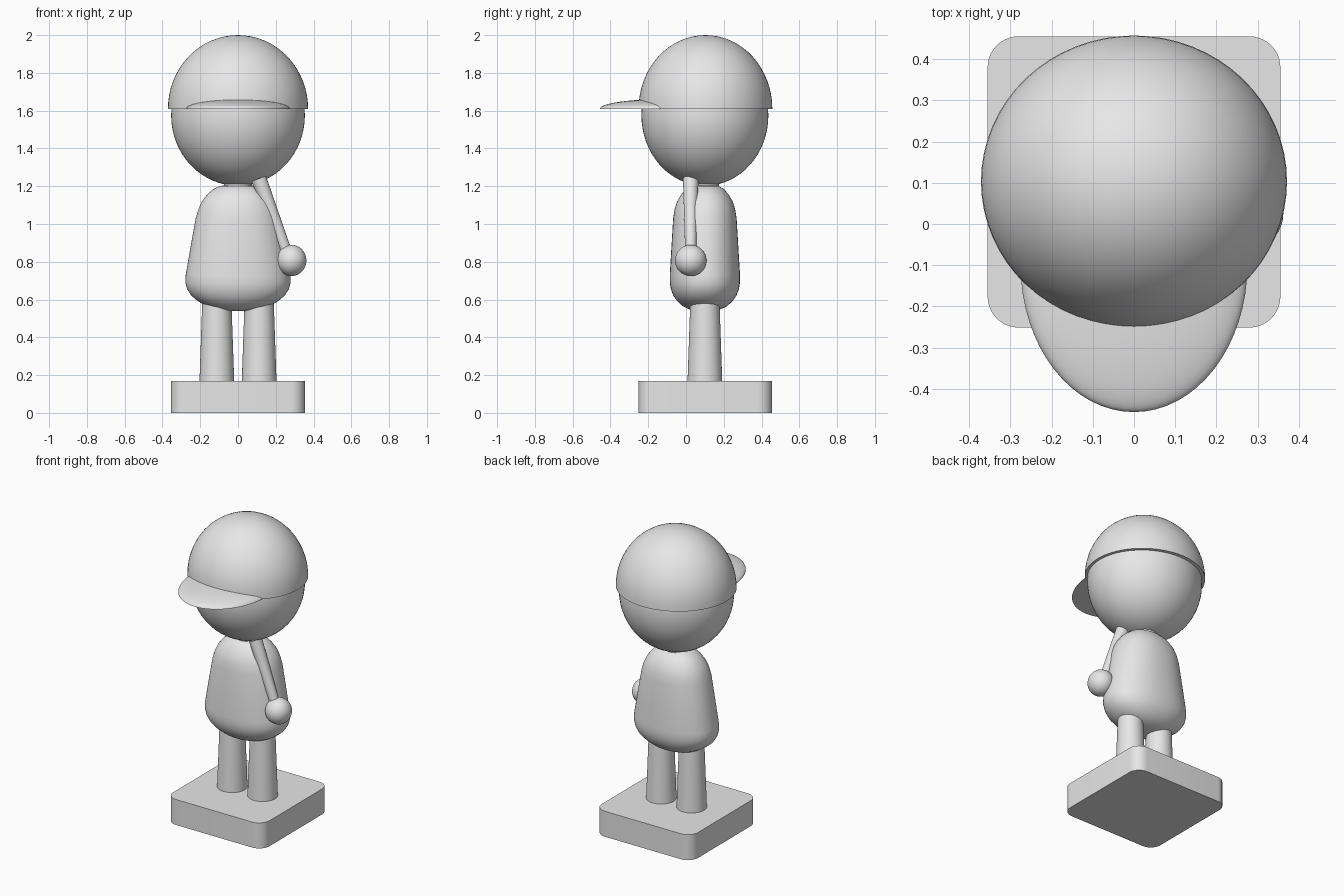
import bpy, bmesh, math
from mathutils import Vector

cube = bpy.data.objects.get("Cube")
if cube:
    bpy.data.objects.remove(cube, do_unlink=True)

grey = bpy.data.materials.new("plain_grey")
grey.use_nodes = True
grey.diffuse_color = (0.8, 0.8, 0.8, 1)
grey.node_tree.nodes["Principled BSDF"].inputs["Base Color"].default_value = (0.8, 0.8, 0.8, 1)

MID_Y = 0.1  # depth of the body's axis


def finish(name, bm):
    bmesh.ops.recalc_face_normals(bm, faces=bm.faces)
    mesh = bpy.data.meshes.new(name)
    bm.to_mesh(mesh)
    bm.free()
    mesh.materials.append(grey)
    obj = bpy.data.objects.new(name, mesh)
    bpy.context.collection.objects.link(obj)
    bpy.ops.object.select_all(action='DESELECT')
    obj.select_set(True)
    bpy.context.view_layer.objects.active = obj
    bpy.ops.object.shade_smooth_by_angle(angle=math.radians(35))
    return obj


def ellipsoid(name, centre, radii, dome=False):
    bm = bmesh.new()
    bmesh.ops.create_uvsphere(bm, u_segments=64, v_segments=32, radius=1)
    if dome:  # keep the upper half, closed with a flat underside
        cut = bmesh.ops.bisect_plane(bm, geom=bm.verts[:] + bm.edges[:] + bm.faces[:], dist=1e-4,
                                     plane_co=(0, 0, 0), plane_no=(0, 0, 1), clear_inner=True)
        bmesh.ops.holes_fill(bm, edges=[e for e in bm.edges if e.is_boundary])
    for v in bm.verts:
        v.co = Vector(c + r * p for c, r, p in zip(centre, radii, v.co))
    return finish(name, bm)


def tapered_rod(name, start, end, r_start, r_end):
    start, end = Vector(start), Vector(end)
    axis = end - start
    bm = bmesh.new()
    bmesh.ops.create_cone(bm, cap_ends=True, segments=40, radius1=r_start, radius2=r_end,
                          depth=axis.length)
    turn = axis.to_track_quat('Z', 'Y')
    for v in bm.verts:
        v.co = turn @ v.co + (start + end) / 2
    return finish(name, bm)


def loft(name, rows, power, sides=64):
    # stacked rounded outlines, each given as height, half width, half depth
    bm = bmesh.new()
    rings = []
    for z, rx, ry in rows:
        ring = []
        for i in range(sides):
            a = math.tau * i / sides
            c, s = math.cos(a), math.sin(a)
            ring.append(bm.verts.new((rx * math.copysign(abs(c) ** (2 / power), c),
                                      MID_Y + ry * math.copysign(abs(s) ** (2 / power), s), z)))
        rings.append(ring)
    for low, high in zip(rings, rings[1:]):
        for i in range(sides):
            j = (i + 1) % sides
            bm.faces.new((low[i], low[j], high[j], high[i]))
    bm.faces.new(rings[0])
    bm.faces.new(rings[-1])
    return finish(name, bm)


# Stand: slab with rounded upright corners
bm = bmesh.new()
bmesh.ops.create_cube(bm, size=1)
for v in bm.verts:
    v.co = Vector((v.co.x * 0.71, v.co.y * 0.706 + 0.102, (v.co.z + 0.5) * 0.17))
uprights = [e for e in bm.edges if abs(e.verts[0].co.z - e.verts[1].co.z) > 0.1]
bmesh.ops.bevel(bm, geom=uprights, offset=0.075, segments=10, profile=0.5, affect='EDGES')
finish("stand", bm)

# Legs
for side, x in (("left", 0.112), ("right", -0.112)):
    tapered_rod(side + "_leg", (x, MID_Y, 0.165), (x, MID_Y, 0.68), 0.092, 0.074)

# Torso: rounded at both ends, wider at the hem
loft("torso", [
    (0.54, 0.06, 0.04), (0.547, 0.11, 0.08), (0.565, 0.165, 0.118), (0.59, 0.21, 0.145),
    (0.62, 0.247, 0.167), (0.655, 0.269, 0.18), (0.69, 0.279, 0.186), (0.73, 0.277, 0.186),
    (0.88, 0.251, 0.177), (1.03, 0.224, 0.168), (1.08, 0.209, 0.16), (1.12, 0.191, 0.147),
    (1.16, 0.16, 0.123), (1.185, 0.13, 0.1), (1.2, 0.098, 0.075), (1.207, 0.06, 0.045),
], 2.2)
tapered_rod("neck", (0, MID_Y, 1.15), (0, MID_Y, 1.23), 0.075, 0.075)

# Single arm with a ball hand
tapered_rod("left_arm", (0.11, 0.025, 1.24), (0.272, 0.025, 0.81), 0.041, 0.028)
ellipsoid("left_hand", (0.282, 0.025, 0.807), (0.08, 0.083, 0.083))

# Head and cap
ellipsoid("head", (0, MID_Y, 1.575), (0.354, 0.336, 0.373))
ellipsoid("cap", (0, MID_Y + 0.003, 1.61), (0.371, 0.354, 0.39), dome=True)
ellipsoid("cap_visor", (0, -0.1, 1.61), (0.275, 0.356, 0.052), dome=True)
